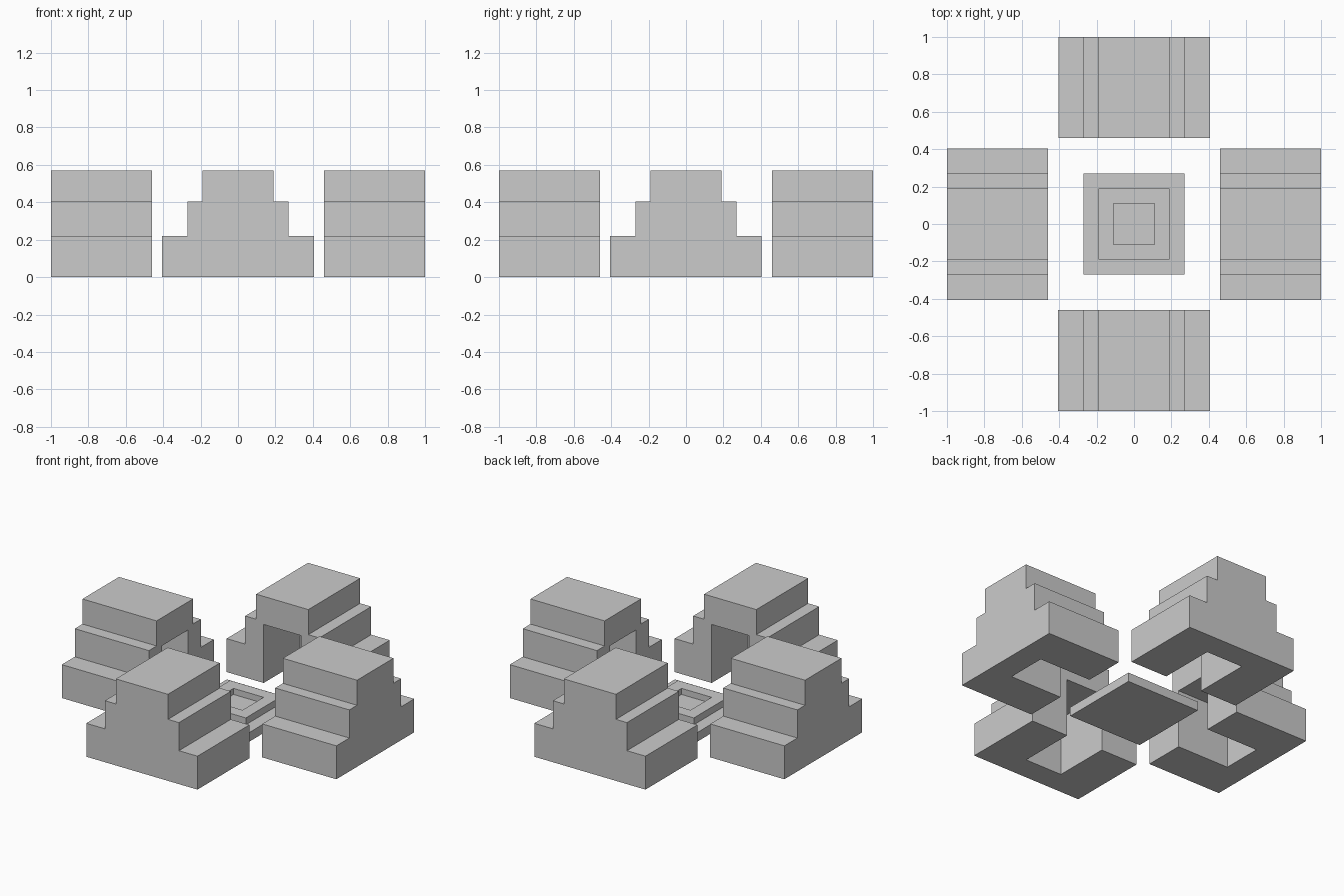
import bpy, bmesh, math
from mathutils import Matrix

if "Cube" in bpy.data.objects:
    bpy.data.objects.remove(bpy.data.objects["Cube"])


def finish(name, bm):
    bmesh.ops.recalc_face_normals(bm, faces=bm.faces)
    mesh = bpy.data.meshes.new(name)
    bm.to_mesh(mesh)
    bm.free()
    obj = bpy.data.objects.new(name, mesh)
    bpy.context.collection.objects.link(obj)
    return obj


def extrude_profile(name, half, y0, y1):
    """Mirror a right-hand (x, z) profile and extrude it along y."""
    points = half + [(-x, z) for x, z in reversed(half)]
    bm = bmesh.new()
    face = bm.faces.new([bm.verts.new((x, y0, z)) for x, z in points])
    new = bmesh.ops.extrude_face_region(bm, geom=[face])["geom"]
    verts = [v for v in new if isinstance(v, bmesh.types.BMVert)]
    bmesh.ops.translate(bm, verts=verts, vec=(0, y1 - y0, 0))
    return finish(name, bm)


# Stepped block with a doorway niche on the side facing the centre
block = extrude_profile("stepped_block_1", [
    (0.405, 0), (0.405, 0.22), (0.27, 0.22), (0.27, 0.405),
    (0.19, 0.405), (0.19, 0.57)], -1.0, -0.46)
cutter = extrude_profile("niche_cutter", [(0.135, -0.1), (0.135, 0.385)], -0.84, -0.3)
cutter.hide_render = True
cut = block.modifiers.new("niche", 'BOOLEAN')
cut.operation = 'DIFFERENCE'
cut.solver = 'EXACT'
cut.object = cutter
bpy.context.view_layer.objects.active = block
block.select_set(True)
bpy.ops.object.modifier_apply(modifier=cut.name)
bpy.data.objects.remove(cutter)

# Three more blocks around the centre
for i in range(1, 4):
    copy = bpy.data.objects.new(f"stepped_block_{i + 1}", block.data)
    copy.matrix_world = Matrix.Rotation(i * math.pi / 2, 4, 'Z')
    bpy.context.collection.objects.link(copy)

# Central stepped plinth with a shallow square recess: (half width, height) rings
rings = [(0.27, 0), (0.27, 0.06), (0.19, 0.06), (0.19, 0.105), (0.11, 0.105), (0.11, 0.065)]
bm = bmesh.new()
loops = [[bm.verts.new((sx * h, sy * h, z))
          for sx, sy in ((-1, -1), (1, -1), (1, 1), (-1, 1))] for h, z in rings]
for a, b in zip(loops, loops[1:]):
    for i in range(4):
        j = (i + 1) % 4
        bm.faces.new((a[i], a[j], b[j], b[i]))
bm.faces.new(loops[0])
bm.faces.new(loops[-1])
finish("central_plinth", bm)
